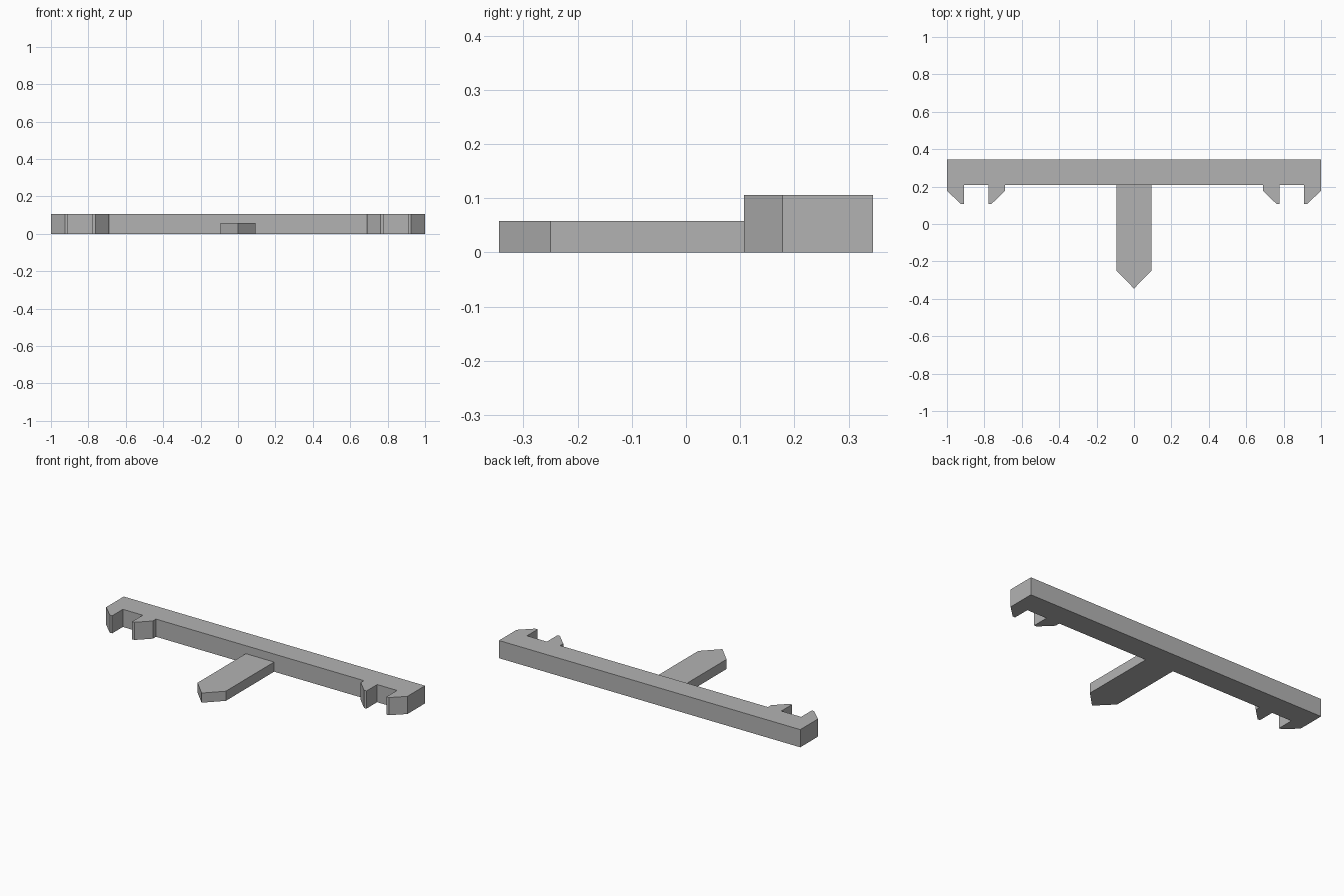
import bpy
import bmesh

cube = bpy.data.objects.get("Cube")
if cube:
    bpy.data.objects.remove(cube, do_unlink=True)

# Single plain grey finish
grey = bpy.data.materials.new("plain_grey")
grey.use_nodes = True
colour = (0.45, 0.45, 0.45, 1)
grey.diffuse_color = colour
grey.node_tree.nodes["Principled BSDF"].inputs["Base Color"].default_value = colour


def extrude_outline(name, half, height):
    """Mirror a right-hand outline across x = 0 and extrude it upwards."""
    outline = half + [(-x, y) for x, y in reversed(half) if x > 0]
    bm = bmesh.new()
    base = bm.faces.new([bm.verts.new((x, y, 0)) for x, y in outline])
    top = bmesh.ops.extrude_face_region(bm, geom=[base])["geom"]
    verts = [v for v in top if isinstance(v, bmesh.types.BMVert)]
    bmesh.ops.translate(bm, verts=verts, vec=(0, 0, height))
    bmesh.ops.recalc_face_normals(bm, faces=bm.faces)
    mesh = bpy.data.meshes.new(name)
    bm.to_mesh(mesh)
    bm.free()
    mesh.materials.append(grey)
    obj = bpy.data.objects.new(name, mesh)
    bpy.context.collection.objects.link(obj)
    return obj


BACK, FRONT, SHOULDER, HOOK_TIP = 0.345, 0.208, 0.178, 0.107

# Crossbar with a pair of bevelled clip teeth at each end
inner_tooth = [(0.69, FRONT), (0.69, SHOULDER), (0.762, HOOK_TIP),
               (0.778, HOOK_TIP), (0.778, FRONT)]
outer_tooth = [(0.91, FRONT), (0.91, HOOK_TIP), (0.926, HOOK_TIP),
               (1, SHOULDER)]
extrude_outline("crossbar_with_clips",
                inner_tooth + outer_tooth + [(1, BACK)], 0.106)

# Thinner pointed tongue reaching forward from the bar
extrude_outline("pointed_tongue",
                [(0, -0.345), (0.094, -0.25), (0.094, FRONT)], 0.058)
